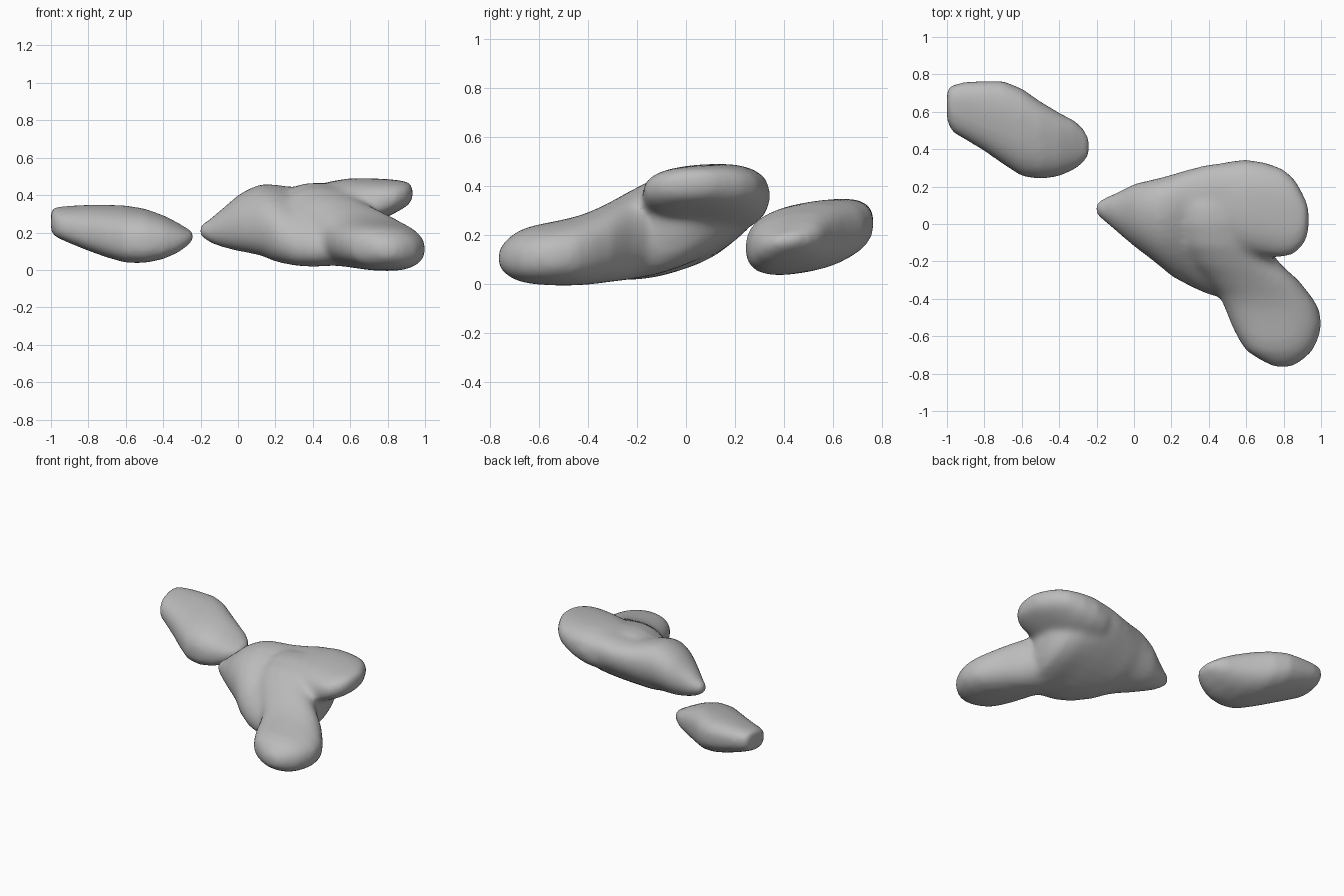
import bpy, bmesh, math

stone = bpy.data.materials.new("stone grey")
stone.diffuse_color = (0.5, 0.5, 0.5, 1)


def loft(bm, axis, sections, shear, power=1.0, n=28):
    """Skin sheared ellipses: (position, side low, side high, z low, z high)."""
    rings = []
    for p, a, b, lo, hi in sections:
        ring = []
        for i in range(n):
            t = 2 * math.pi * i / n
            c, s = math.cos(t), math.sin(t)
            c = math.copysign(abs(c) ** power, c)
            s = math.copysign(abs(s) ** power, s)
            side = (a + b) / 2 + c * (b - a) / 2
            # keep the section's z limits true after shearing
            k = shear(p) * (b - a) / 2
            half = math.sqrt(max(((hi - lo) / 2) ** 2 - k * k, 0.0004))
            z = (lo + hi) / 2 + s * half + c * k
            ring.append(bm.verts.new((p, side, z) if axis == "x" else (side, p, z)))
        rings.append(ring)
    for r, q in zip(rings, rings[1:]):
        for i in range(n):
            j = (i + 1) % n
            bm.faces.new((r[i], r[j], q[j], q[i]))
    bm.faces.new(rings[0][::-1])
    bm.faces.new(rings[-1])


def finish(name, bm, iterations):
    # orient each closed lump outwards, then fuse and soften
    bmesh.ops.recalc_face_normals(bm, faces=bm.faces[:])
    me = bpy.data.meshes.new(name)
    bm.to_mesh(me)
    bm.free()
    me.materials.append(stone)
    ob = bpy.data.objects.new(name, me)
    bpy.context.collection.objects.link(ob)
    r = ob.modifiers.new("fuse", "REMESH")
    r.mode = "VOXEL"
    r.voxel_size = 0.018
    r.use_smooth_shade = True
    s = ob.modifiers.new("soften", "SMOOTH")
    s.factor = 0.5
    s.iterations = iterations


# small separate pebble
bm = bmesh.new()
loft(bm, "x", [
    (-1.0, 0.55, 0.72, 0.20, 0.325), (-0.97, 0.49, 0.745, 0.175, 0.335),
    (-0.90, 0.45, 0.76, 0.145, 0.34), (-0.80, 0.39, 0.765, 0.105, 0.345),
    (-0.70, 0.32, 0.765, 0.07, 0.345), (-0.60, 0.255, 0.725, 0.042, 0.34),
    (-0.50, 0.24, 0.655, 0.04, 0.325), (-0.40, 0.255, 0.595, 0.06, 0.29),
    (-0.32, 0.29, 0.555, 0.095, 0.25), (-0.27, 0.325, 0.51, 0.13, 0.22),
    (-0.238, 0.37, 0.455, 0.16, 0.205)], lambda p: 0.17, power=0.8)
finish("pebble", bm, 10)

# main lump: wedge shaped core, upper lobe and lower lobe
bm = bmesh.new()
loft(bm, "x", [
    (-0.205, 0.05, 0.115, 0.18, 0.24), (-0.16, 0.015, 0.14, 0.15, 0.265),
    (-0.10, -0.035, 0.165, 0.125, 0.315), (0.0, -0.12, 0.215, 0.10, 0.40),
    (0.06, -0.165, 0.23, 0.09, 0.435), (0.13, -0.22, 0.245, 0.075, 0.46),
    (0.20, -0.28, 0.265, 0.045, 0.455), (0.30, -0.335, 0.295, 0.025, 0.44),
    (0.40, -0.38, 0.32, 0.02, 0.45), (0.50, -0.40, 0.33, 0.025, 0.47),
    (0.60, -0.37, 0.27, 0.03, 0.46), (0.68, -0.28, 0.18, 0.06, 0.43),
    (0.72, -0.19, 0.11, 0.12, 0.42), (0.75, -0.11, 0.06, 0.22, 0.40)],
    lambda p: min(0.35, max(0.1, 0.16 + 0.65 * p)), power=0.94)
loft(bm, "x", [
    (0.30, 0.04, 0.24, 0.24, 0.41), (0.40, -0.04, 0.28, 0.22, 0.445),
    (0.50, -0.12, 0.335, 0.20, 0.475),
    (0.60, -0.16, 0.345, 0.21, 0.49), (0.70, -0.175, 0.33, 0.24, 0.49),
    (0.80, -0.18, 0.295, 0.285, 0.485), (0.86, -0.16, 0.24, 0.315, 0.48),
    (0.91, -0.11, 0.15, 0.345, 0.47), (0.935, -0.04, 0.09, 0.375, 0.455)],
    lambda p: 0.05, power=0.8)
loft(bm, "y", [
    (-0.765, 0.75, 0.84, 0.07, 0.14), (-0.73, 0.68, 0.90, 0.035, 0.185),
    (-0.68, 0.60, 0.955, 0.01, 0.22), (-0.62, 0.56, 0.985, 0.0, 0.24),
    (-0.54, 0.52, 1.005, -0.005, 0.255), (-0.45, 0.485, 0.99, -0.005, 0.275),
    (-0.38, 0.455, 0.945, 0.0, 0.30), (-0.30, 0.38, 0.88, 0.01, 0.34),
    (-0.22, 0.30, 0.79, 0.02, 0.385), (-0.12, 0.24, 0.71, 0.04, 0.435),
    (0.0, 0.22, 0.67, 0.10, 0.465), (0.10, 0.24, 0.64, 0.2, 0.465)],
    lambda p: -0.06, power=0.85)
finish("lobed_body", bm, 16)
